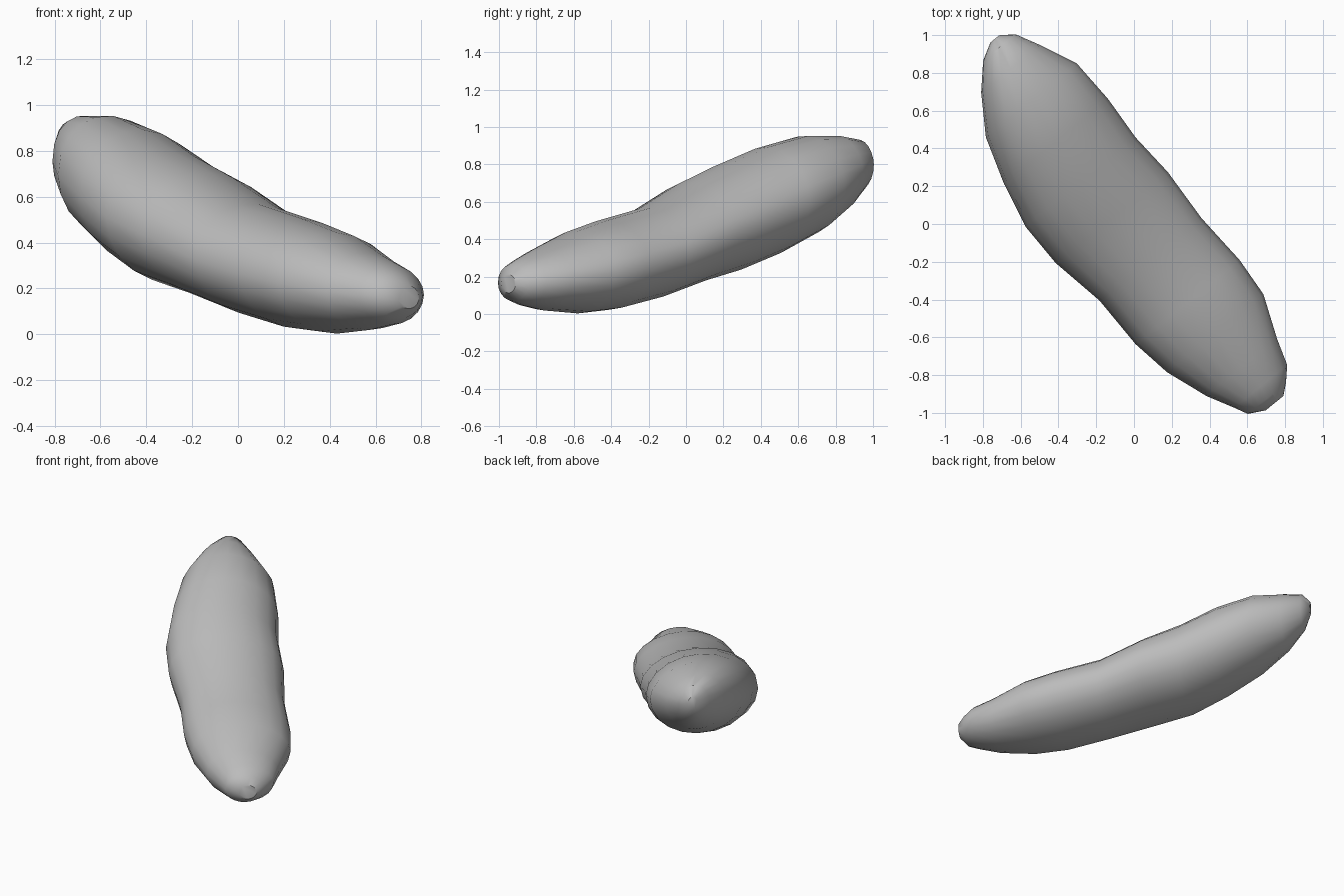
import bpy, bmesh, math
from mathutils import Vector

cube = bpy.data.objects.get("Cube")
if cube:
    bpy.data.objects.remove(cube, do_unlink=True)

grey = bpy.data.materials.new("plain_grey")
grey.use_nodes = True
colour = (0.5, 0.5, 0.5, 1)
grey.diffuse_color = colour
grey.node_tree.nodes["Principled BSDF"].inputs["Base Color"].default_value = colour

# Horizontal directions along and across the body
ALONG = Vector((0.63, -0.777, 0))
ACROSS = Vector((0.777, 0.63, 0))
SIDES = 20

# Stations: distance along, sideways shift, half width, centre height, half height
STATIONS = [
    (-1.225, 0.045, 0.03, 0.82, 0.05),
    (-1.175, 0.035, 0.11, 0.80, 0.13),
    (-1.05, 0.01, 0.20, 0.752, 0.20),
    (-0.85, -0.01, 0.31, 0.69, 0.262),
    (-0.60, -0.045, 0.355, 0.602, 0.29),
    (-0.35, -0.08, 0.375, 0.51, 0.287),
    (-0.10, -0.07, 0.382, 0.435, 0.268),
    (0.20, -0.05, 0.347, 0.325, 0.243),
    (0.50, -0.04, 0.354, 0.262, 0.24),
    (0.72, -0.03, 0.328, 0.223, 0.22),
    (0.95, -0.035, 0.24, 0.187, 0.168),
    (1.09, -0.02, 0.18, 0.173, 0.13),
    (1.16, -0.035, 0.13, 0.167, 0.098),
    (1.205, -0.02, 0.06, 0.162, 0.05),
]

# Body: rings lofted along the bent path, closed by small end caps
bm = bmesh.new()
rings = []
for s, shift, wide, height, tall in STATIONS:
    # The upper half leans to one side, most of all at the high end
    lean = 0.05 + 0.25 * max(0, -s - 0.7)
    ring = []
    for i in range(SIDES):
        a = math.tau * i / SIDES
        p = ALONG * s + ACROSS * (shift + wide * math.cos(a))
        p.z = height + tall * math.sin(a)
        p.z -= lean * wide * math.cos(a) * max(0, math.sin(a)) ** 0.5
        ring.append(bm.verts.new(p))
    rings.append(ring)
for r, q in zip(rings, rings[1:]):
    for i in range(SIDES):
        j = (i + 1) % SIDES
        bm.faces.new((r[i], r[j], q[j], q[i]))
bm.faces.new(rings[0])
bm.faces.new(rings[-1])
bmesh.ops.recalc_face_normals(bm, faces=bm.faces)

mesh = bpy.data.meshes.new("curved_body")
bm.to_mesh(mesh)
bm.free()
mesh.materials.append(grey)
body = bpy.data.objects.new("curved_body", mesh)
bpy.context.collection.objects.link(body)

# Smooth shading with the strong end edges kept
bpy.context.view_layer.objects.active = body
body.select_set(True)
bpy.ops.object.shade_smooth_by_angle(angle=math.radians(40))
